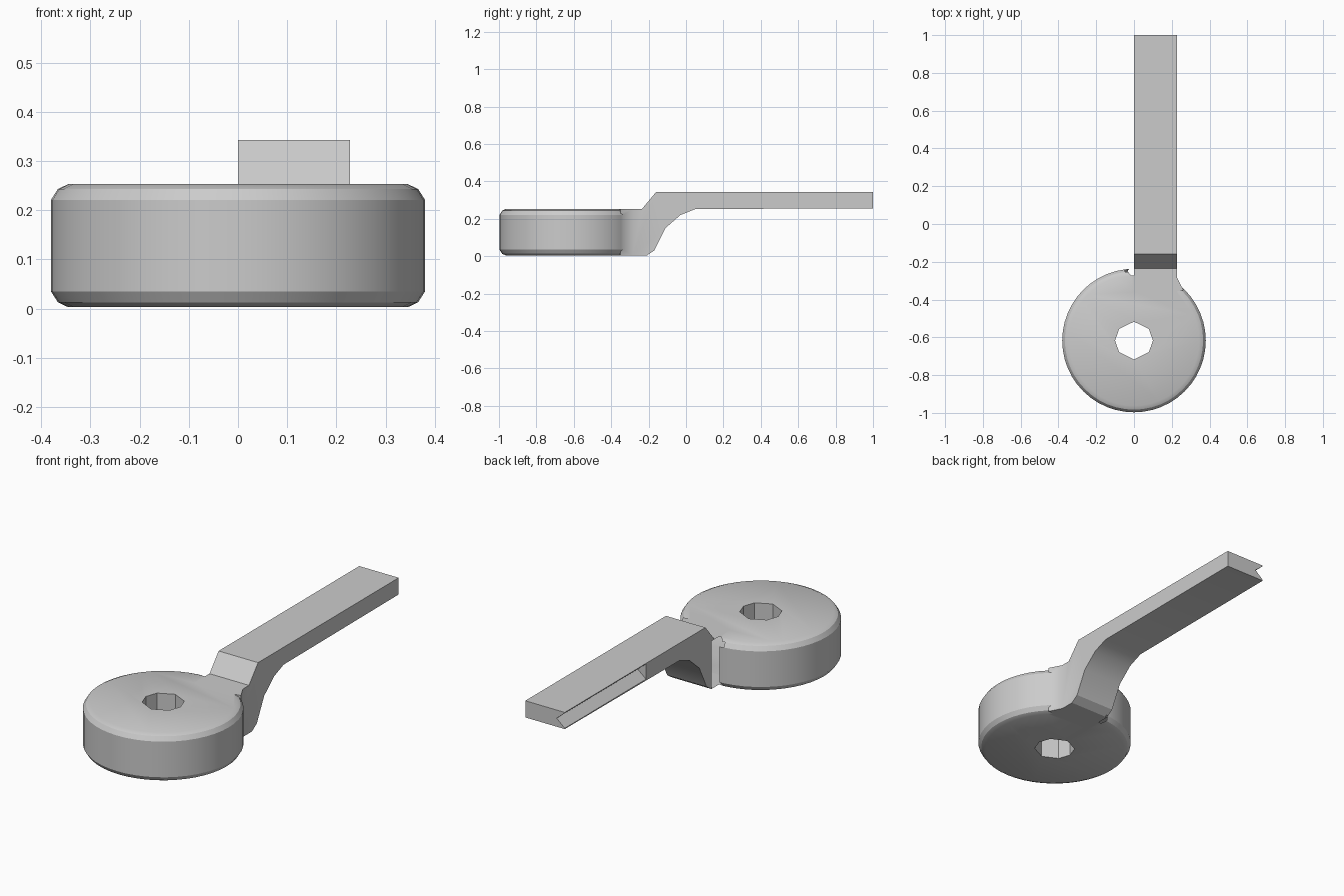
import bpy, bmesh, math
from mathutils import Vector

cube = bpy.data.objects.get("Cube")
if cube:
    bpy.data.objects.remove(cube)

steel = bpy.data.materials.new("plain grey")
steel.use_nodes = True
grey = (0.6, 0.6, 0.6, 1)
steel.diffuse_color = grey
steel.node_tree.nodes["Principled BSDF"].inputs["Base Color"].default_value = grey

HUB_Y, RADIUS, BOTTOM, TOP = -0.617, 0.38, 0.003, 0.253
WIDTH = 0.228


def add_object(name, bm):
    bmesh.ops.recalc_face_normals(bm, faces=bm.faces)
    mesh = bpy.data.meshes.new(name)
    bm.to_mesh(mesh)
    bm.free()
    mesh.materials.append(steel)
    obj = bpy.data.objects.new(name, mesh)
    bpy.context.collection.objects.link(obj)
    return obj


def prism(name, points, offset):
    """Extrude a closed outline along the offset vector."""
    bm = bmesh.new()
    face = bm.faces.new([bm.verts.new(p) for p in points])
    grown = bmesh.ops.extrude_face_region(bm, geom=[face])["geom"]
    verts = [v for v in grown if isinstance(v, bmesh.types.BMVert)]
    bmesh.ops.translate(bm, verts=verts, vec=Vector(offset))
    return add_object(name, bm)


def combine(target, tool, operation):
    """Merge or cut the tool into the target, then discard the tool."""
    mod = target.modifiers.new(operation.lower(), 'BOOLEAN')
    mod.operation, mod.object, mod.solver = operation, tool, 'EXACT'
    bpy.context.view_layer.objects.active = target
    bpy.ops.object.modifier_apply(modifier=mod.name)
    bpy.data.objects.remove(tool)


# Round hub with softened rims
bm = bmesh.new()
rim = [(0.035, 0), (0.014, 0.01), (0, 0.032)]
levels = [(RADIUS - d, BOTTOM + h) for d, h in rim]
levels += [(RADIUS - d, TOP - h) for d, h in reversed(rim)]
SIDES = 48
rings = []
for r, z in levels:
    angles = [math.tau * i / SIDES for i in range(SIDES)]
    rings.append([bm.verts.new((r * math.cos(a), HUB_Y + r * math.sin(a), z)) for a in angles])
for low, high in zip(rings, rings[1:]):
    for i in range(SIDES):
        j = (i + 1) % SIDES
        bm.faces.new((low[i], low[j], high[j], high[i]))
bm.faces.new(rings[0])
bm.faces.new(rings[-1])
body = add_object("lever_with_hub", bm)

# Offset arm: side outline from the hub, up the step and out to the tip
side = [(-0.36, BOTTOM), (-0.21, BOTTOM), (-0.17, 0.03), (-0.11, 0.15), (-0.03, 0.22),
        (0.05, 0.252), (1, 0.256), (1, 0.343), (-0.16, 0.343), (-0.235, TOP), (-0.36, TOP)]
arm = prism("arm", [(0, y, z) for y, z in side], (WIDTH, 0, 0))
combine(body, arm, 'UNION')

# Small gussets where the arm meets the hub
for name, plan in (("outer_gusset", [(0.01, -0.2), (-0.008, -0.215), (-0.035, -0.25), (0.01, -0.3)]),
                   ("inner_gusset", [(0.21, -0.285), (WIDTH, -0.285), (0.262, -0.35), (0.21, -0.36)])):
    gusset = prism(name, [(x, y, BOTTOM) for x, y in plan], (0, 0, TOP - BOTTOM))
    combine(body, gusset, 'UNION')

# Eight-sided hole through the hub
hole = []
for degrees in (0, 38, 90, 142, 180, 218, 270, 322):
    a = math.radians(degrees)
    hole.append((0.1 * math.cos(a), HUB_Y + 0.1 * math.sin(a), -0.1))
combine(body, prism("hole_cutter", hole, (0, 0, 0.5)), 'DIFFERENCE')

# V groove along the outer half of one side of the arm
groove = [(-0.01, 0.33, 0.252), (0.047, 0.33, 0.3), (-0.01, 0.33, 0.348)]
combine(body, prism("groove_cutter", groove, (0, 0.8, 0)), 'DIFFERENCE')

bpy.ops.object.select_all(action='DESELECT')
body.select_set(True)
bpy.context.view_layer.objects.active = body
bpy.ops.object.shade_smooth_by_angle(angle=math.radians(28))
